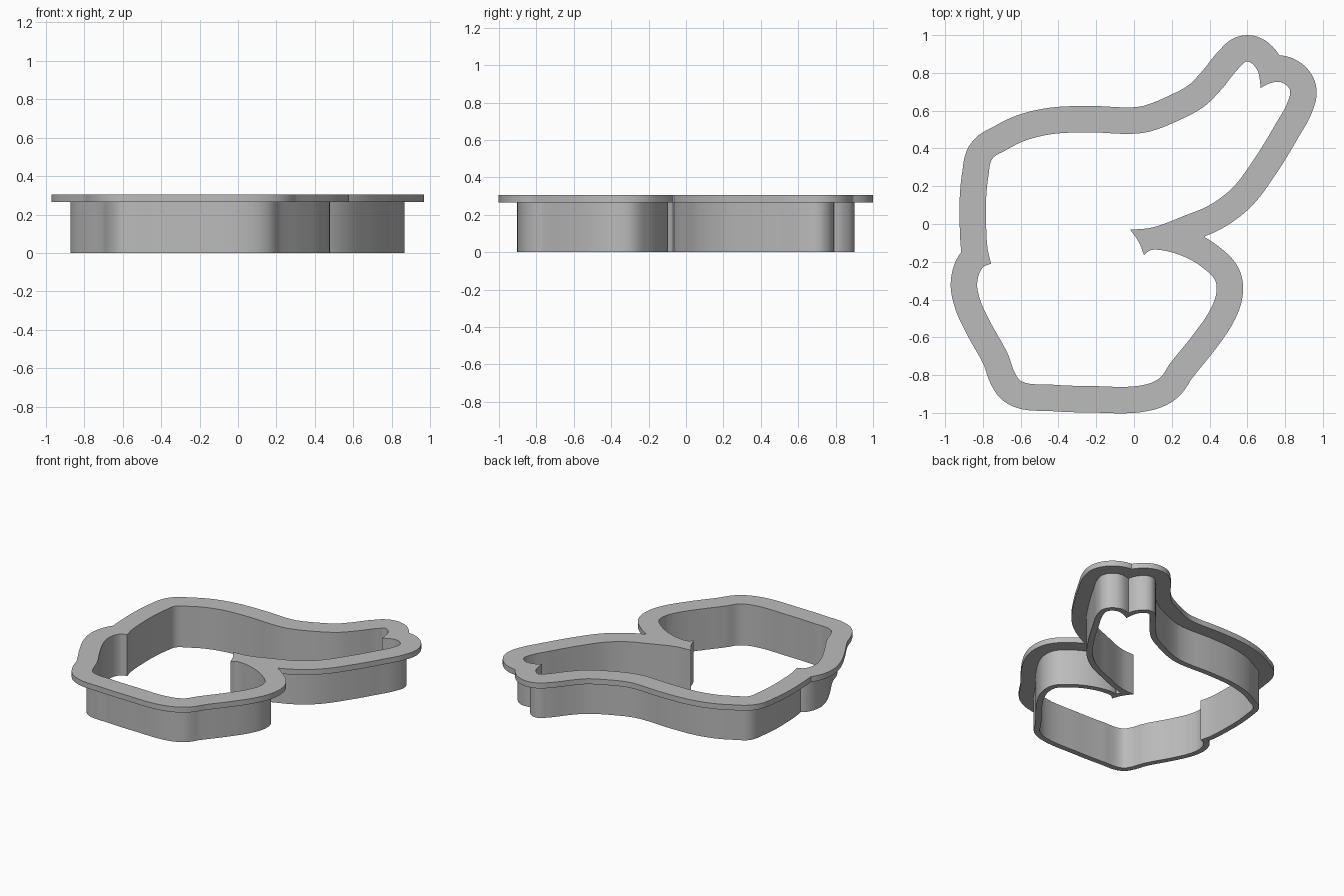
import bpy
import bmesh
from math import radians
from mathutils import Vector
from mathutils.geometry import interpolate_bezier
from mathutils.kdtree import KDTree

HEIGHT, RIM_BASE = 0.305, 0.265
WALL_WIDTH, RIM_WIDTH = 0.04, 0.14
STEPS = 12

cube = bpy.data.objects.get("Cube")
if cube:
    bpy.data.objects.remove(cube)

# Inner outline, counter-clockwise, as smooth runs that meet at sharp corners
upper_arm = [(-.02, -.03), (.09, -.02), (.27, .045), (.40, .1), (.52, .19), (.64, .35), (.75, .53),
             (.815, .65), (.825, .71), (.78, .75), (.72, .745), (.67, .72)]
back = [(.67, .72), (.665, .77), (.65, .82), (.60, .86), (.56, .83), (.465, .715), (.375, .625),
        (.24, .55), (.085, .49), (0, .478), (-.24, .485), (-.44, .475), (-.58, .44),
        (-.68, .39), (-.75, .345), (-.77, .26), (-.783, .13), (-.783, 0), (-.775, -.13), (-.757, -.21)]
lower_body = [(-.757, -.21), (-.80, -.23), (-.83, -.31), (-.815, -.4), (-.76, -.52),
              (-.667, -.69), (-.63, -.79), (-.6, -.83), (-.44, -.85), (-.23, -.858),
              (.06, -.85), (.137, -.815), (.19, -.74), (.31, -.59), (.40, -.46), (.435, -.37),
              (.43, -.30), (.375, -.24), (.27, -.175), (.14, -.138), (.085, -.14), (.053, -.165)]
notch_end = [(.053, -.165), (.025, -.095), (-.02, -.03)]


def smooth_run(points):
    """Sample a smooth curve through the points, leaving out the last one."""
    pts = [Vector(p) for p in points]
    dirs = [(b - a).normalized() for a, b in zip(pts, pts[1:])]
    tangents = [dirs[0]] + [(a + b).normalized() for a, b in zip(dirs, dirs[1:])] + [dirs[-1]]
    samples = []
    for a, b, ta, tb in zip(pts, pts[1:], tangents, tangents[1:]):
        reach = (b - a).length / 3
        samples += interpolate_bezier(a, a + ta * reach, b - tb * reach, b, STEPS + 1)[:-1]
    return [Vector(s[:2]) for s in samples]


def offset_outline(outline, distance):
    """Move the outline outward and drop the parts that fold over themselves."""
    tree = KDTree(len(outline))
    for i, p in enumerate(outline):
        tree.insert(p.to_3d(), i)
    tree.balance()
    moved = []
    for i, p in enumerate(outline):
        along = (outline[(i + 1) % len(outline)] - outline[i - 1]).normalized()
        q = p + Vector((along.y, -along.x)) * distance
        if tree.find(q.to_3d())[2] > distance - 0.0006:
            moved.append(q)
    return moved


inner = [p for run in (upper_arm, back, lower_body, notch_end) for p in smooth_run(run)]
wall_outer = offset_outline(inner, WALL_WIDTH)
rim_outer = offset_outline(inner, RIM_WIDTH)

bm = bmesh.new()


def add_loop(outline, z):
    verts = [bm.verts.new((p.x, p.y, z)) for p in outline]
    edges = [bm.edges.new((verts[i - 1], verts[i])) for i in range(len(verts))]
    return verts, edges


def add_side(outline, low, high):
    """Upright band; returns the edges of its lower and upper borders."""
    bottom, bottom_edges = add_loop(outline, low)
    top, top_edges = add_loop(outline, high)
    for i in range(len(outline)):
        bm.faces.new((bottom[i - 1], bottom[i], top[i], top[i - 1]))
    return bottom_edges, top_edges


# Upright sides of the cutting wall and the rim
inner_low, inner_high = add_side(inner, 0, HEIGHT)
wall_low, wall_high = add_side(wall_outer, 0, RIM_BASE)
rim_low, rim_high = add_side(rim_outer, RIM_BASE, HEIGHT)

# Flat rings: cutting edge, rim underside, rim top
for edges in (inner_low + wall_low, wall_high + rim_low, inner_high + rim_high):
    bmesh.ops.triangle_fill(bm, edges=edges, use_beauty=True)
bmesh.ops.recalc_face_normals(bm, faces=bm.faces[:])

mesh = bpy.data.meshes.new("cutter")
bm.to_mesh(mesh)
bm.free()
cutter = bpy.data.objects.new("cutter", mesh)
bpy.context.collection.objects.link(cutter)

# Plain grey
grey = bpy.data.materials.new("grey")
grey.use_nodes = True
colour = (0.5, 0.5, 0.5, 1)
grey.diffuse_color = colour
grey.node_tree.nodes["Principled BSDF"].inputs["Base Color"].default_value = colour
mesh.materials.append(grey)

bpy.ops.object.select_all(action="DESELECT")
cutter.select_set(True)
bpy.context.view_layer.objects.active = cutter
bpy.ops.object.shade_smooth_by_angle(angle=radians(30))
